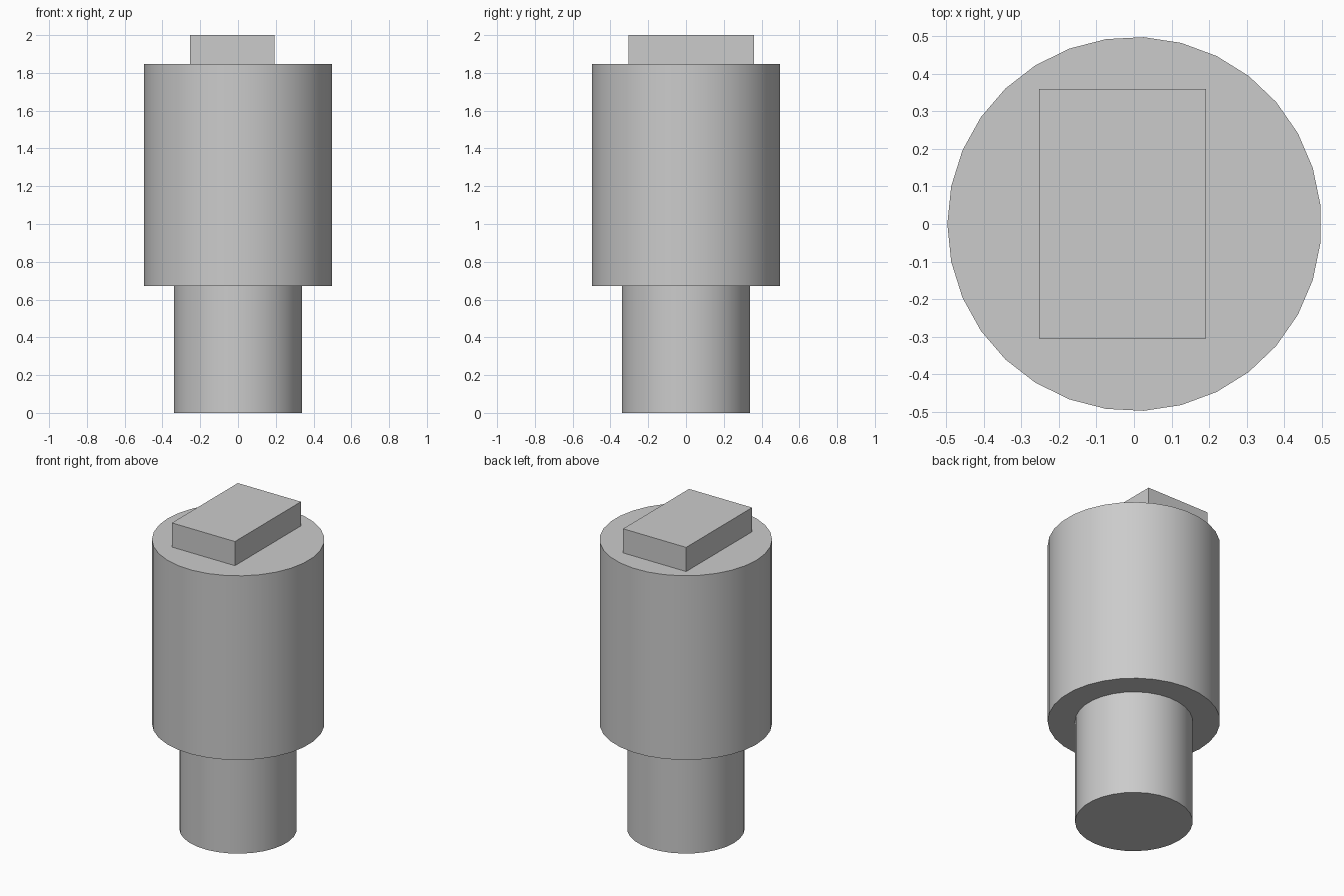
import bpy
from math import pi, radians

cube = bpy.data.objects.get("Cube")
if cube:
    bpy.data.objects.remove(cube, do_unlink=True)

SIDES = 31

grey = bpy.data.materials.new("plain_grey")
grey.use_nodes = True
colour = (0.6, 0.6, 0.6, 1)
grey.diffuse_color = colour
grey.node_tree.nodes["Principled BSDF"].inputs["Base Color"].default_value = colour


def finish(name):
    obj = bpy.context.object
    obj.name = name
    obj.data.materials.append(grey)
    return obj


def cylinder(name, radius, bottom, top):
    """Smooth upright cylinder with a corner pointing to -x."""
    bpy.ops.mesh.primitive_cylinder_add(
        vertices=SIDES, radius=radius, depth=top - bottom,
        location=(0.001, 0, (bottom + top) / 2), rotation=(0, 0, pi / 2))
    bpy.ops.object.transform_apply(location=False, rotation=True, scale=False)
    bpy.ops.object.shade_smooth_by_angle(angle=radians(30))
    return finish(name)


def box(name, low, high):
    middle = [(a + b) / 2 for a, b in zip(low, high)]
    bpy.ops.mesh.primitive_cube_add(size=1, location=middle)
    bpy.context.object.scale = [b - a for a, b in zip(low, high)]
    bpy.ops.object.transform_apply(location=False, rotation=False, scale=True)
    return finish(name)


# Narrow stem, wide body and the off-centre block on top
cylinder("lower_stem", 0.34, 0, 0.671)
cylinder("main_body", 0.4985, 0.671, 1.846)
box("top_block", (-0.253, -0.305, 1.846), (0.192, 0.36, 2))
